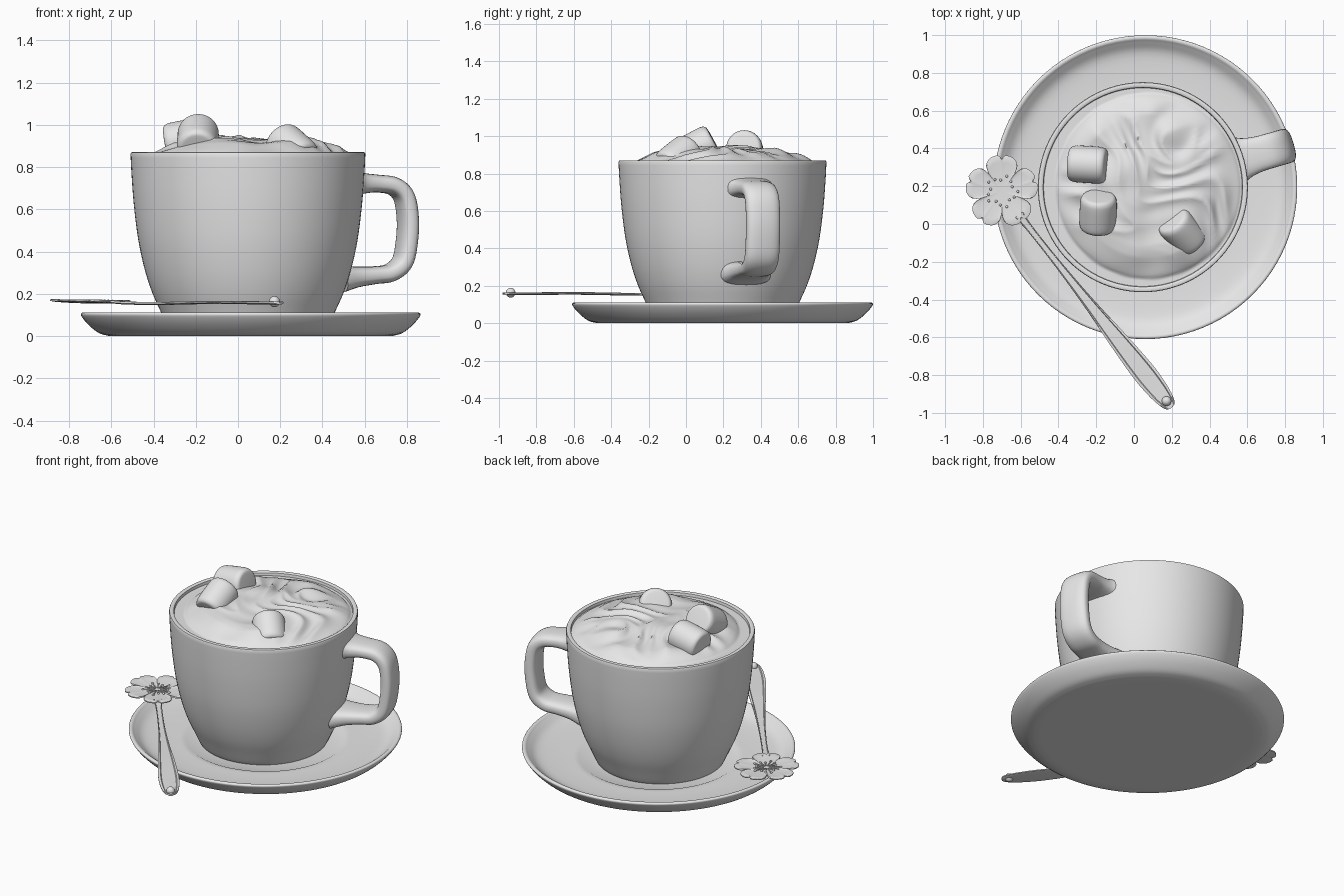
import bpy, bmesh, math
from mathutils import Vector, noise

if "Cube" in bpy.data.objects:
    bpy.data.objects.remove(bpy.data.objects["Cube"])

grey = bpy.data.materials.new("plain grey")
grey.use_nodes = True
COLOUR = (0.8, 0.8, 0.8, 1)
grey.diffuse_color = COLOUR
grey.node_tree.nodes["Principled BSDF"].inputs["Base Color"].default_value = COLOUR


def finish(name, bm, angle=40):
    """Turn a bmesh into a smooth shaded object."""
    bmesh.ops.recalc_face_normals(bm, faces=bm.faces)
    mesh = bpy.data.meshes.new(name)
    bm.to_mesh(mesh)
    bm.free()
    mesh.materials.append(grey)
    ob = bpy.data.objects.new(name, mesh)
    bpy.context.collection.objects.link(ob)
    bpy.ops.object.select_all(action='DESELECT')
    ob.select_set(True)
    bpy.context.view_layer.objects.active = ob
    bpy.ops.object.shade_smooth_by_angle(angle=math.radians(angle))
    return ob


def skin(name, rings, angle=40):
    """Bridge closed rings of points and cap both ends."""
    bm = bmesh.new()
    loops = [[bm.verts.new(p) for p in ring] for ring in rings]
    n = len(loops[0])
    for a, b in zip(loops, loops[1:]):
        for i in range(n):
            j = (i + 1) % n
            bm.faces.new((a[i], a[j], b[j], b[i]))
    bm.faces.new(loops[0])
    bm.faces.new(loops[-1])
    return finish(name, bm, angle)


def smooth(points, steps=6):
    """Catmull-Rom interpolation of tuples of any length."""
    pts = [Vector(p) for p in points]
    pts = [pts[0] * 2 - pts[1]] + pts + [pts[-1] * 2 - pts[-2]]
    out = []
    for a, b, c, d in zip(pts, pts[1:], pts[2:], pts[3:]):
        for k in range(steps):
            t = k / steps
            out.append((b * 2 + (c - a) * t + (a * 2 - b * 5 + c * 4 - d) * t**2
                        + (b * 3 - a - c * 3 + d) * t**3) / 2)
    return out + [pts[-2]]


def lathe(name, profile, centre, sides=96, angle=40):
    ring = [math.tau * i / sides for i in range(sides)]
    return skin(name, [[(centre[0] + r * math.cos(a), centre[1] + r * math.sin(a), z)
                        for a in ring] for r, z in profile], angle)


CUP = Vector((0.047, 0.195, 0))

# Saucer with a shallow well
lathe("saucer", [(0.62, 0)] + smooth([(0.67, 0), (0.72, 0.015), (0.77, 0.055), (0.802, 0.095),
      (0.8, 0.109), (0.785, 0.11), (0.765, 0.095), (0.71, 0.062), (0.6, 0.05), (0.47, 0.046)], 4)
      + [(0.455, 0.038), (0.3, 0.038)], (0.06, 0.195))

# Cup body, rolled rim and upper inner wall
lathe("cup", smooth([(0.37, 0.037), (0.383, 0.05), (0.415, 0.12), (0.455, 0.21), (0.49, 0.32),
      (0.52, 0.46), (0.541, 0.63), (0.552, 0.78), (0.556, 0.862)], 4)
      + [(0.553, 0.869), (0.546, 0.871), (0.534, 0.871), (0.528, 0.867), (0.526, 0.855), (0.52, 0.8)],
      CUP)

# Handle: a rounded strap swept in a radial plane (radius, height, width, thickness)
turn = math.radians(16)
out_dir = Vector((math.cos(turn), math.sin(turn), 0))
side_dir = Vector((-math.sin(turn), math.cos(turn), 0))
path = smooth([(0.51, 0.725, 0.28, 0.13), (0.56, 0.723, 0.22, 0.1), (0.63, 0.722, 0.19, 0.085),
               (0.715, 0.71, 0.185, 0.085), (0.768, 0.66, 0.185, 0.085), (0.787, 0.56, 0.185, 0.085),
               (0.783, 0.45, 0.185, 0.085), (0.76, 0.35, 0.185, 0.085), (0.70, 0.3, 0.185, 0.085),
               (0.62, 0.288, 0.19, 0.085), (0.53, 0.28, 0.22, 0.1), (0.45, 0.27, 0.28, 0.13)])
rings = []
for i, p in enumerate(path):
    d = path[min(i + 1, len(path) - 1)] - path[max(i - 1, 0)]
    tangent = out_dir * d[0] + Vector((0, 0, d[1]))
    normal = tangent.normalized().cross(side_dir)
    middle = CUP + out_dir * p[0] + Vector((0, 0, p[1]))
    ring = []
    for k in range(28):
        c, s = math.cos(math.tau * k / 28), math.sin(math.tau * k / 28)
        u = math.copysign(abs(c)**0.7, c) * p[2] / 2
        v = math.copysign(abs(s)**0.7, s) * p[3] / 2
        ring.append(middle + side_dir * u + normal * v)
    rings.append(ring)
skin("cup_handle", rings, 60)


# Whipped cream: a low mound with folded ridges
def cream_height(x, y):
    s = math.hypot(x - 0.075, y - 0.2) / 0.49
    mound = max(0, 1 - s * s)
    warp = noise.noise(Vector((x * 2.5, y * 2.5, 4)))
    fold = noise.noise(Vector((x * 2.2 + warp, y * 6 + x * 2 + warp * 2, 1)))
    lump = noise.noise(Vector((x * 5, y * 5, 9)))
    ridge = (0.35 - abs(fold)) * 0.06 + lump * 0.025
    return 0.85 + 0.075 * mound**0.6 + ridge * min(1, mound * 2.5)


rings = []
for k in range(60):
    r = 0.529 * (1 - k / 60)
    ring = []
    for i in range(128):
        a = math.tau * i / 128
        x, y = CUP.x + r * math.cos(a), CUP.y + r * math.sin(a)
        ring.append((x, y, cream_height(x, y)))
    rings.append(ring)
bottom = [(x, y, 0.81) for x, y, z in rings[0]]
skin("whipped_cream", [bottom] + rings, 60)

# Marshmallows: rounded cylinders (centre, axis)
half = [(0.098, 0), (0.097, 0.06), (0.092, 0.084), (0.08, 0.097), (0.06, 0.1)]
barrel = smooth([(r, -z) for r, z in half[:0:-1]] + half, 4)
for i, (centre, axis) in enumerate([((-0.245, 0.315, 0.925), (1, -0.06, 0.18)),
                                    ((-0.19, 0.06, 0.93), (0.03, 0.87, 0.47)),
                                    ((0.255, -0.04, 0.88), (-0.55, 0.62, 0.5))]):
    ob = lathe("marshmallow_%d" % (i + 1), barrel, (0, 0), 40, 50)
    ob.location = centre
    ob.rotation_mode = 'QUATERNION'
    ob.rotation_quaternion = Vector(axis).to_track_quat('Z', 'Y')

# Spoon handle: flat tapering bar with a raised border (distance, width, height)
start = Vector((-0.61, 0.05, 0))
along = Vector((0.621, -0.784, 0)).normalized()
across = Vector((-along.y, along.x, 0))
section = [(-1, 0.003), (-0.6, -0.002), (0.6, -0.002), (1, 0.003), (1, 0.009), (0.9, 0.012),
           (0.76, 0.012), (0.68, 0.007), (-0.68, 0.007), (-0.76, 0.012), (-0.9, 0.012), (-1, 0.009)]
bar = smooth([(0, 0.05, 0.16), (0.12, 0.036, 0.152), (0.35, 0.04, 0.149), (0.6, 0.062, 0.152),
              (0.85, 0.1, 0.155), (1.05, 0.122, 0.153), (1.17, 0.114, 0.152), (1.25, 0.09, 0.152),
              (1.292, 0.058, 0.152), (1.304, 0.015, 0.152)])
skin("spoon_handle", [[start + along * d + across * (u * w / 2) + Vector((0, 0, z + h))
                       for u, h in section] for d, w, z in bar], 35)


def ball(name, centre, radius):
    bm = bmesh.new()
    bmesh.ops.create_uvsphere(bm, u_segments=16, v_segments=10, radius=radius)
    bmesh.ops.translate(bm, verts=bm.verts, vec=centre)
    finish(name, bm, 60)


ball("spoon_end_bead", start + along * 1.26 + Vector((0, 0, 0.163)), 0.026)

# Spoon bowl: a five petalled blossom, slightly dished
BLOSSOM = Vector((-0.7, 0.172, 0.158))


def petal_radius(a):
    t = abs(((a - math.pi / 2) / (math.tau / 5) + 0.5) % 1 - 0.5) * 2
    return 0.193 - 0.055 * t**3.5 - 0.018 * max(0, 1 - t / 0.16) - 0.02 * max(0, (t - 0.9) / 0.1)


def blossom_ring(scale, lift):
    ring = []
    for i in range(160):
        a = math.tau * i / 160
        r = scale * petal_radius(a)
        x, y = r * math.cos(a), r * math.sin(a)
        ring.append(BLOSSOM + Vector((x, y, lift + 0.008 * scale**2 - 0.012 * x)))
    return ring


skin("spoon_blossom", [blossom_ring(*p) for p in [(0.1, -0.004), (0.5, -0.004), (0.85, -0.004),
     (1, -0.002), (1, 0.004), (0.97, 0.007), (0.8, 0.006), (0.5, 0.005), (0.1, 0.005)]])

# Stamens: fine spokes ending in beads
for i in range(15):
    a = math.tau * i / 15
    reach = (0.085, 0.06, 0.072)[i % 3]
    ray = Vector((math.cos(a), math.sin(a), 0))
    cross = Vector((-ray.y, ray.x, 0)) * 0.003
    base = BLOSSOM + Vector((0, 0, 0.004))
    top = Vector((0, 0, 0.007))
    ends = [base + ray * 0.02, base + ray * reach]
    skin("stamen_%d" % (i + 1), [[e - cross, e + cross, e + cross + top, e - cross + top] for e in ends])
    ball("stamen_bead_%d" % (i + 1), ends[1] + Vector((0, 0, 0.004)), 0.007)
